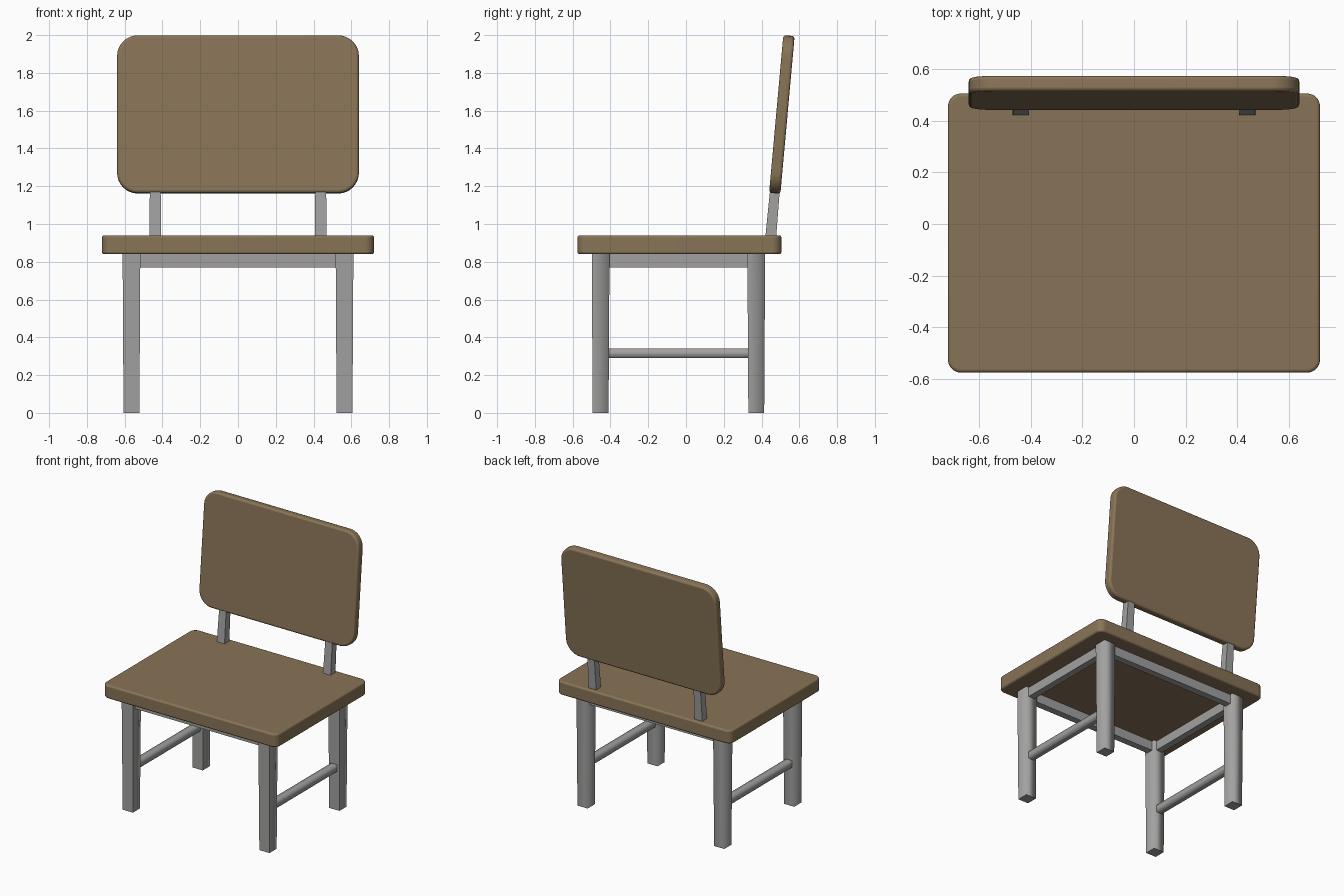
import bpy, bmesh, math
from mathutils import Vector

if "Cube" in bpy.data.objects:
    bpy.data.objects.remove(bpy.data.objects["Cube"])


def material(name, rgb):
    m = bpy.data.materials.new(name)
    m.diffuse_color = (*rgb, 1)
    m.use_nodes = True
    m.node_tree.nodes["Principled BSDF"].inputs["Base Color"].default_value = m.diffuse_color
    return m


WOOD = material("brown wood", (0.25, 0.175, 0.095))
METAL = material("grey metal", (0.36, 0.355, 0.35))


def add_object(name, bm, mat):
    bmesh.ops.recalc_face_normals(bm, faces=bm.faces)
    me = bpy.data.meshes.new(name)
    bm.to_mesh(me)
    bm.free()
    me.materials.append(mat)
    ob = bpy.data.objects.new(name, me)
    bpy.context.collection.objects.link(ob)
    return ob


def panel(name, w, h, t, radius, bevel, loc, tilt):
    """Rounded slab, w by h, thickness t, centred on loc, turned about x."""
    bm = bmesh.new()
    verts = []
    n = 8
    for k, (sx, sy) in enumerate([(1, 1), (-1, 1), (-1, -1), (1, -1)]):
        cx, cy = sx * (w / 2 - radius), sy * (h / 2 - radius)
        for i in range(n + 1):
            a = math.pi / 2 * (k + i / n)
            verts.append(bm.verts.new((cx + radius * math.cos(a),
                                       cy + radius * math.sin(a), -t / 2)))
    face = bm.faces.new(verts)
    ext = bmesh.ops.extrude_face_region(bm, geom=[face], use_keep_orig=True)
    top = [v for v in ext["geom"] if isinstance(v, bmesh.types.BMVert)]
    bmesh.ops.translate(bm, vec=(0, 0, t), verts=top)
    ob = add_object(name, bm, WOOD)
    ob.location = loc
    ob.rotation_euler.x = tilt
    b = ob.modifiers.new("soft rim", "BEVEL")
    b.width, b.segments = bevel, 3
    b.limit_method, b.angle_limit = "ANGLE", math.radians(60)
    bpy.context.view_layer.objects.active = ob
    ob.select_set(True)
    bpy.ops.object.shade_smooth_by_angle(angle=math.radians(35))
    ob.select_set(False)


def bar(name, p0, s0, p1, s1, soft=()):
    """Square bar along z from p0 (half sizes s0) to p1 (half sizes s1).
    Faces whose normal matches a direction in soft are shaded smooth."""
    bm = bmesh.new()
    rings = []
    for p, s in ((p0, s0), (p1, s1)):
        rings.append([bm.verts.new((p[0] + i * s[0], p[1] + j * s[1], p[2]))
                      for i, j in ((-1, -1), (1, -1), (1, 1), (-1, 1))])
    for r in rings:
        bm.faces.new(r)
    for k in range(4):
        m = (k + 1) % 4
        bm.faces.new((rings[0][k], rings[0][m], rings[1][m], rings[1][k]))
    bmesh.ops.recalc_face_normals(bm, faces=bm.faces)
    for f in bm.faces:
        f.smooth = any(f.normal.dot(Vector(d)) > 0.8 for d in soft)
    return add_object(name, bm, METAL)


def box(name, lo, hi, soft=()):
    c = [(a + b) / 2 for a, b in zip(lo, hi)]
    s = [(b - a) / 2 for a, b in zip(lo, hi)]
    return bar(name, (c[0], c[1], lo[2]), s, (c[0], c[1], hi[2]), s, soft)


# Seat and reclined backrest
panel("seat", 1.44, 1.08, 0.10, 0.05, 0.012, (0, -0.035, 0.89), 0)
TILT = 0.09
panel("backrest", 1.28, 0.838, 0.06, 0.11, 0.014,
      (0, 0.5075, 1.58), math.pi / 2 - TILT)

X, FRONT, BACK = 0.564, -0.452, 0.372
SIDES = ((1, 0, 0), (-1, 0, 0), (0, 1, 0))
for side, s in (("left", -1), ("right", 1)):
    # Legs, slightly tapered towards the floor
    for end, y in (("front", FRONT), ("back", BACK)):
        bar(f"{end}_{side}_leg", (s * X, y, 0), (0.042, 0.042),
            (s * X, y, 0.85), (0.047, 0.047), SIDES)
    # Side apron and lower stretcher
    box(f"{side}_apron", (s * X - 0.025, FRONT, 0.77),
        (s * X + 0.025, BACK, 0.85))
    box(f"{side}_stretcher", (s * X - 0.025, FRONT, 0.29),
        (s * X + 0.025, BACK, 0.34),
        ((1, 0, 0), (-1, 0, 0), (0, 0, 1), (0, 0, -1)))
    # Leaning post that carries the backrest
    bar(f"{side}_back_post", (s * 0.438, 0.446, 0.90), (0.032, 0.029),
        (s * 0.438, 0.476, 1.24), (0.028, 0.025))

# Front and back aprons between the legs
for end, y in (("front", FRONT), ("back", BACK)):
    box(f"{end}_apron", (-X, y - 0.025, 0.77), (X, y + 0.025, 0.85))
